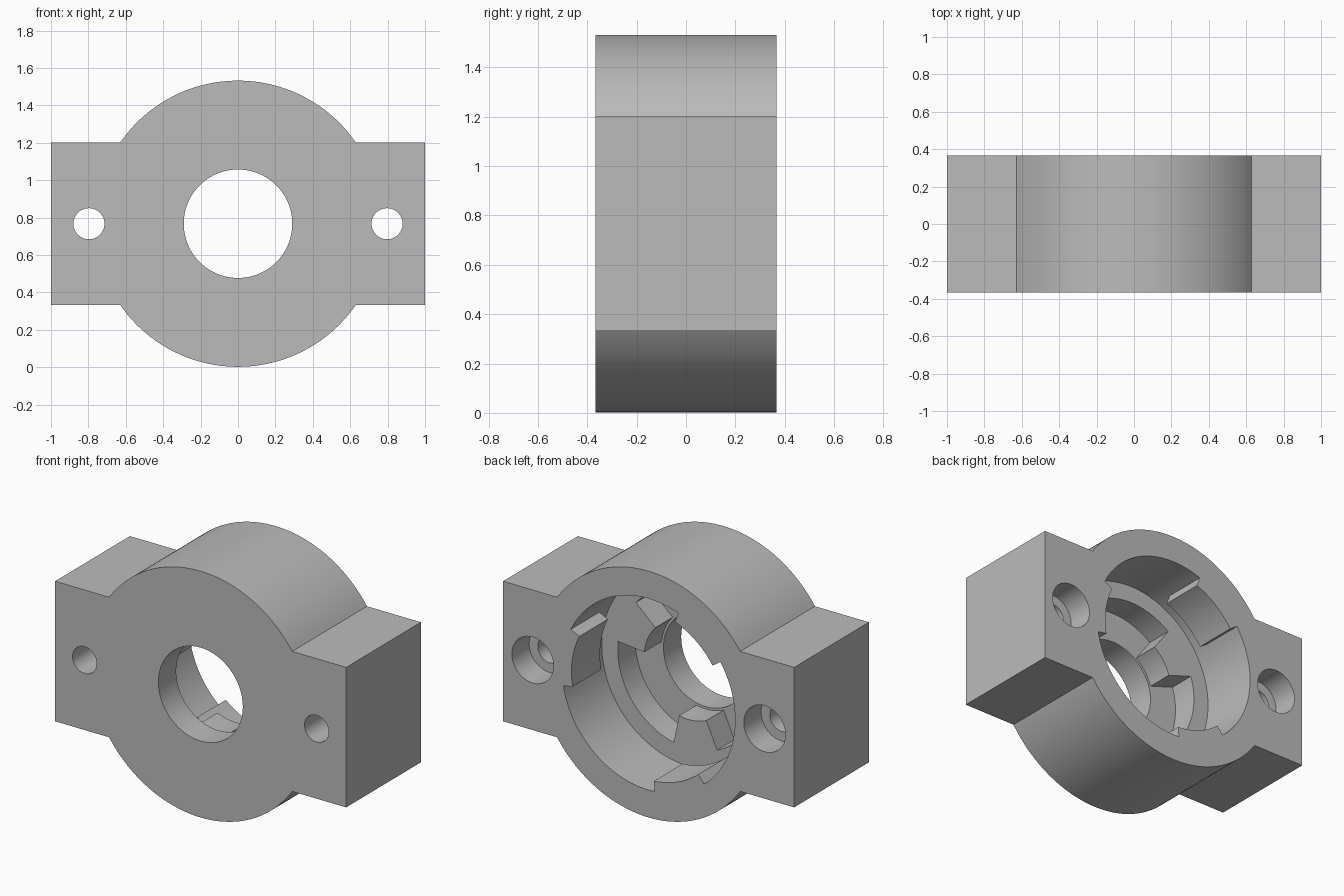
import bpy, bmesh
from math import sin, cos, pi, radians, asin

CZ = 0.767        # height of the main axis
BACK = 0.367      # y of the back face (front is -BACK)

old = bpy.data.objects.get("Cube")
if old:
    bpy.data.objects.remove(old, do_unlink=True)

grey = bpy.data.materials.new("plain_grey")
grey.use_nodes = True
tone = (0.5, 0.5, 0.5, 1.0)
grey.diffuse_color = tone
grey.node_tree.nodes["Principled BSDF"].inputs["Base Color"].default_value = tone


def prism(name, outline, y0, y1):
    """Extrude an (x, z) outline, relative to the main axis, from y0 to y1."""
    bm = bmesh.new()
    face = bm.faces.new([bm.verts.new((x, y0, CZ + z)) for x, z in outline])
    new = bmesh.ops.extrude_face_region(bm, geom=[face])["geom"]
    bmesh.ops.translate(bm, vec=(0, y1 - y0, 0),
                        verts=[v for v in new if isinstance(v, bmesh.types.BMVert)])
    bmesh.ops.recalc_face_normals(bm, faces=bm.faces)
    mesh = bpy.data.meshes.new(name)
    bm.to_mesh(mesh)
    bm.free()
    mesh.materials.append(grey)
    obj = bpy.data.objects.new(name, mesh)
    bpy.context.collection.objects.link(obj)
    return obj


def arc(r, a0, a1, steps, cx=0.0):
    return [(cx - r * cos(a0 + (a1 - a0) * i / steps), r * sin(a0 + (a1 - a0) * i / steps))
            for i in range(steps + 1)]


def circle(r, cx=0.0, steps=64):
    return arc(r, 0, 2 * pi, steps, cx)[:-1]


def three_lobes(r_small, r_large, start, span):
    """Round outline with three wide lobes separated by three narrow lugs."""
    pts = []
    for k in range(3):
        a, b, c = (radians(start + 120 * k + d) for d in (0, span, 120))
        pts += arc(r_large, a, b, 24) + arc(r_small, b, c, 12)
    return pts


# Housing: round drum with a rectangular ear on each side
R, EAR = 0.765, 0.435
t = asin(EAR / R)
outline = arc(R, t, pi - t, 64) + [(1, EAR), (1, -EAR)]
outline += arc(R, pi + t, 2 * pi - t, 64) + [(-1, -EAR), (-1, EAR)]
housing = prism("housing", outline, -BACK, BACK)

# Stepped bayonet cavity, central bore and counterbored bolt holes
cutters = [
    prism("groove_cutter", circle(0.595, steps=120), BACK - 0.39, BACK - 0.28),
    prism("slot_cutter", three_lobes(0.53, 0.595 - 0.0005, 70, 84), BACK - 0.30, BACK + 0.1),
    prism("pocket_cutter", three_lobes(0.305, 0.485, 54, 84), BACK - 0.56, BACK - 0.35),
    prism("bore_cutter", circle(0.29, steps=96), -BACK - 0.1, BACK - 0.4),
]
for x in (-0.797, 0.797):
    cutters.append(prism("bolt_hole_cutter", circle(0.083, x, 48), -BACK - 0.1, BACK - 0.1))
    cutters.append(prism("counterbore_cutter", circle(0.143, x, 48), BACK - 0.17, BACK + 0.1))

bpy.ops.object.select_all(action='DESELECT')
bpy.context.view_layer.objects.active = housing
housing.select_set(True)
for cutter in cutters:
    cutter.hide_render = True
    mod = housing.modifiers.new("cut", 'BOOLEAN')
    mod.operation = 'DIFFERENCE'
    mod.solver = 'EXACT'
    mod.object = cutter
    bpy.ops.object.modifier_apply(modifier=mod.name)
    bpy.data.objects.remove(cutter, do_unlink=True)

bpy.ops.object.shade_smooth_by_angle(angle=radians(25))
